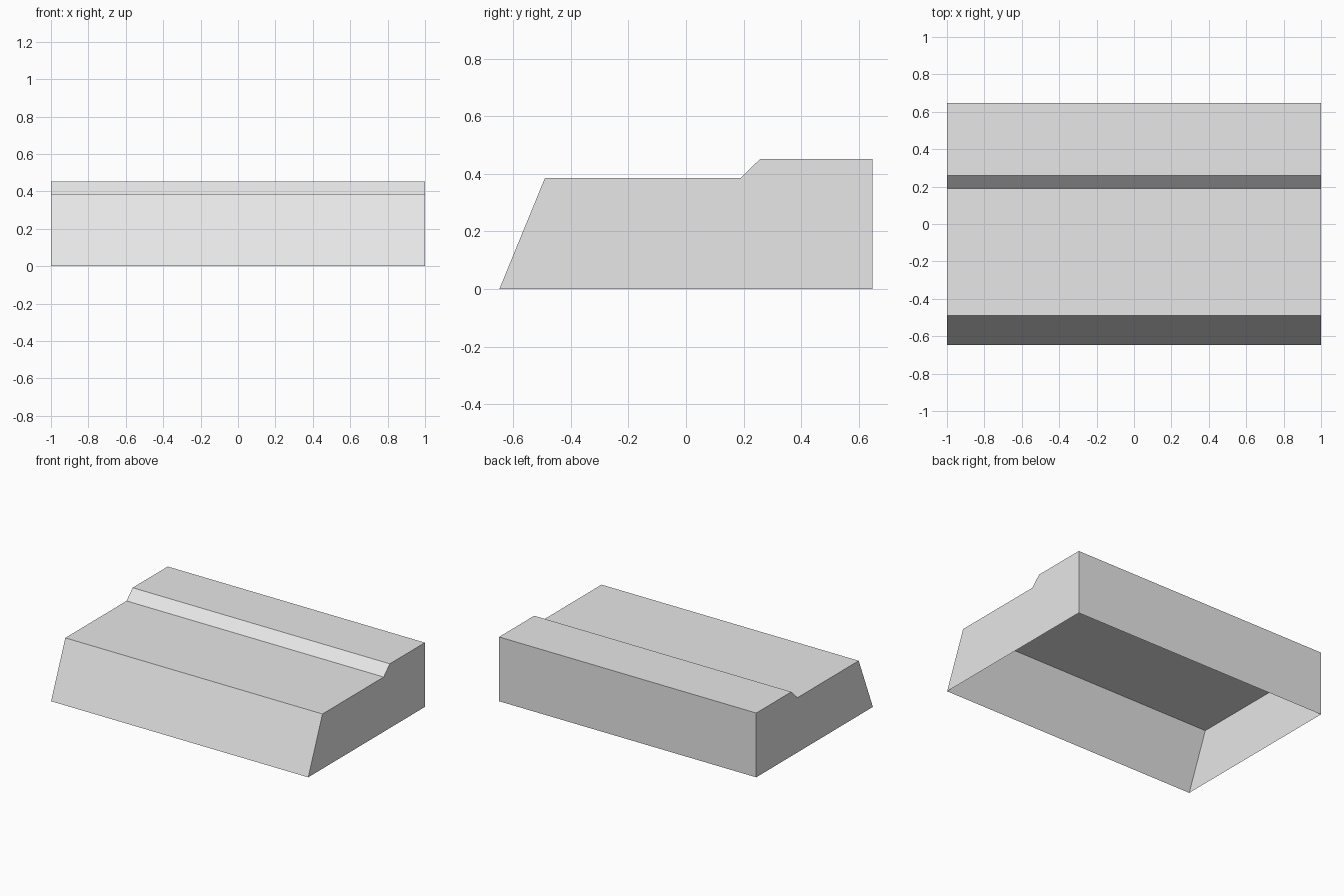
import bpy
import bmesh

cube = bpy.data.objects.get("Cube")
if cube:
    bpy.data.objects.remove(cube, do_unlink=True)

grey = bpy.data.materials.new("light grey")
grey.use_nodes = True
colour = (0.8, 0.8, 0.8, 1.0)
grey.diffuse_color = colour
grey.node_tree.nodes["Principled BSDF"].inputs["Base Color"].default_value = colour

# Side profile (y, z): sloped front, low deck, chamfered step, high deck, upright back
profile = [(-0.648, 0), (-0.49, 0.385), (0.19, 0.385),
           (0.258, 0.452), (0.648, 0.452), (0.648, 0)]

bm = bmesh.new()
right, left = [[bm.verts.new((x, y, z)) for y, z in profile] for x in (-1, 1)]

# End walls
bm.faces.new(right)
bm.faces.new(left)

# Skin between the end walls; the underside stays open
for i in range(len(profile) - 1):
    bm.faces.new((right[i], right[i + 1], left[i + 1], left[i]))

# Orient every face outward
centre_y, centre_z = 0.0, 0.2
bm.normal_update()
for face in bm.faces:
    c = face.calc_center_median()
    c.y -= centre_y
    c.z -= centre_z
    if face.normal.dot(c) < 0:
        face.normal_flip()

mesh = bpy.data.meshes.new("stepped_shell")
bm.to_mesh(mesh)
bm.free()
mesh.materials.append(grey)
shell = bpy.data.objects.new("stepped_shell", mesh)
bpy.context.collection.objects.link(shell)
